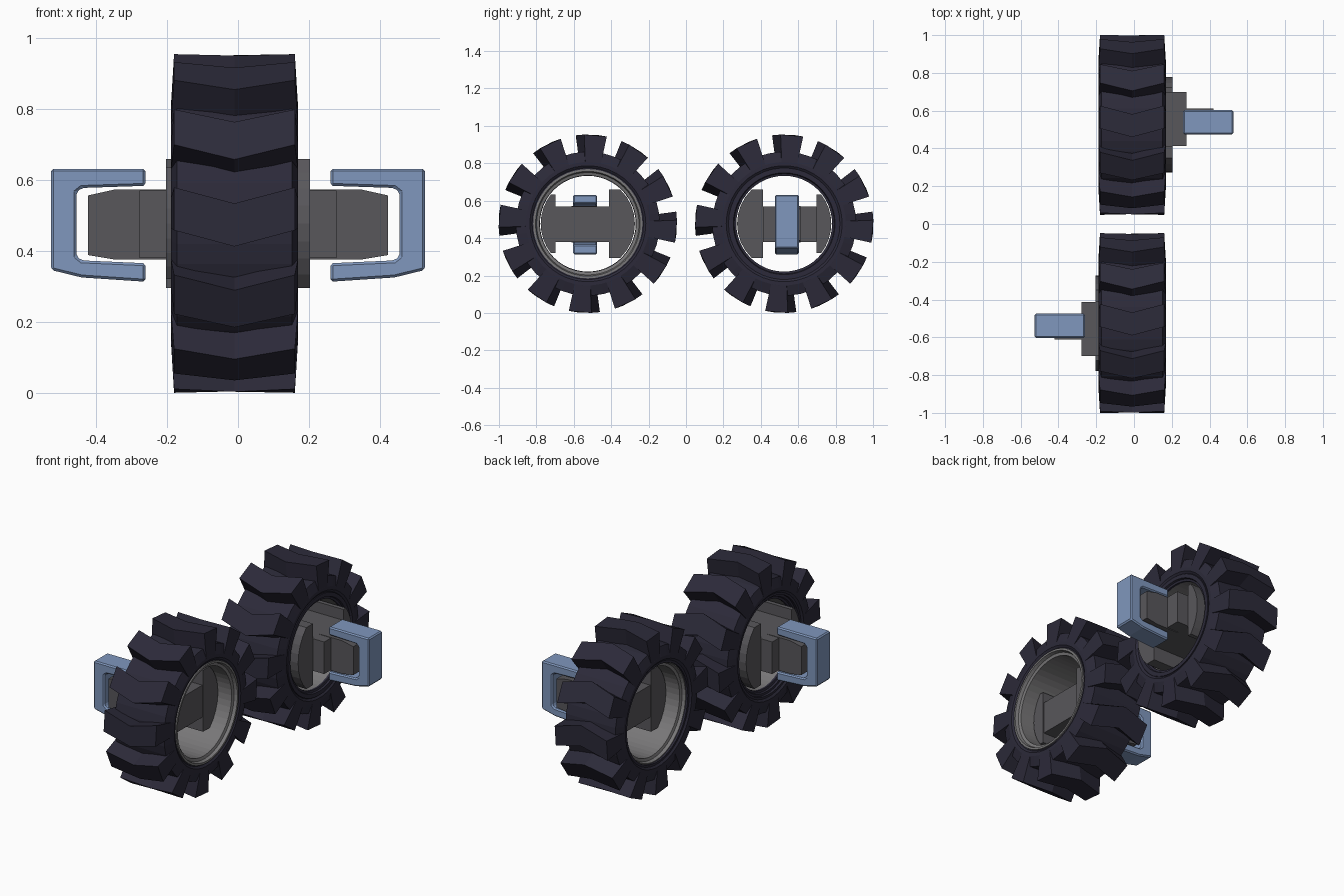
import bpy, bmesh, math
from mathutils import Matrix, Vector

if "Cube" in bpy.data.objects:
    bpy.data.objects.remove(bpy.data.objects["Cube"])

CZ, CY = 0.477, 0.525          # wheel centre height and distance from the middle
LUGS = 12


def material(name, col):
    m = bpy.data.materials.new(name)
    m.diffuse_color = (*col, 1)
    m.use_nodes = True
    m.node_tree.nodes["Principled BSDF"].inputs["Base Color"].default_value = m.diffuse_color
    return m


RUBBER = material("dark_rubber", (0.025, 0.023, 0.041))
HUB = material("hub_grey", (0.098, 0.095, 0.104))
RIM = material("rim_grey", (0.19, 0.186, 0.19))
BLUE = material("bracket_blue", (0.215, 0.31, 0.51))


def finish(bm, name, mat, matrix=None, bevel=0):
    bmesh.ops.recalc_face_normals(bm, faces=bm.faces)
    me = bpy.data.meshes.new(name)
    bm.to_mesh(me)
    bm.free()
    if matrix:
        me.transform(matrix)
    me.materials.append(mat)
    ob = bpy.data.objects.new(name, me)
    bpy.context.collection.objects.link(ob)
    if bevel:
        mod = ob.modifiers.new("bevel", 'BEVEL')
        mod.width, mod.segments = bevel, 1
    return ob


def lathe(bm, profile, seg):
    """Closed (x, radius) profile spun round the x axis."""
    rings = []
    for i in range(seg):
        a = 2 * math.pi * i / seg
        rings.append([bm.verts.new((x, r * math.cos(a), r * math.sin(a))) for x, r in profile])
    n = len(profile)
    for i in range(seg):
        p, q = rings[i], rings[(i + 1) % seg]
        for k in range(n):
            bm.faces.new((p[k], p[(k + 1) % n], q[(k + 1) % n], q[k]))


def prism(bm, pts, direction):
    """Extrude a flat outline along a direction."""
    f = bm.faces.new([bm.verts.new(p) for p in pts])
    ext = bmesh.ops.extrude_face_region(bm, geom=[f])
    bmesh.ops.translate(bm, verts=[v for v in ext['geom'] if isinstance(v, bmesh.types.BMVert)],
                        vec=Vector(direction))


def lug(bm, angle, half=math.radians(7.3), sweep=math.radians(5.5)):
    """One chevron tread block, pointing forwards in the middle."""
    secs = []
    for x_top, x_low, shift in ((-0.17, -0.179, 0), (0, 0, sweep), (0.17, 0.179, 0)):
        sec = []
        for r, x, s in ((0.33, x_low, -1), (0.477, x_top, -1), (0.477, x_top, 1), (0.33, x_low, 1)):
            a = angle + shift + s * half
            sec.append(bm.verts.new((x, -r * math.sin(a), r * math.cos(a))))
        secs.append(sec)
    for p, q in zip(secs, secs[1:]):
        for k in range(4):
            bm.faces.new((p[k], p[(k + 1) % 4], q[(k + 1) % 4], q[k]))
    bm.faces.new(secs[0])
    bm.faces.new(secs[-1])


def arc_plate(bm, side, inner, half):
    """Rounded side plate of the hub that fits inside the rim."""
    r = 0.252
    a0 = math.asin(half / r)
    pts = [(inner, -half), (inner, half)]
    pts += [(r * math.cos(a), r * math.sin(a)) for a in (a0 * (1 - i / 4) for i in range(9))]
    prism(bm, [(-0.06, CY + side * y, CZ + z) for y, z in pts], (0.263, 0, 0))


def box(bm, lo, hi):
    prism(bm, [(lo[0], lo[1], lo[2]), (hi[0], lo[1], lo[2]), (hi[0], hi[1], lo[2]), (lo[0], hi[1], lo[2])],
          (0, 0, hi[2] - lo[2]))


# tyres: same way round on both wheels
for label, y in (("front", -CY), ("back", CY)):
    place = Matrix.Translation((-0.01, y, CZ))
    bm = bmesh.new()
    half_profile = [(0.162, 0.385), (0.179, 0.33), (0.179, 0.31), (0.170, 0.298), (0.170, 0.285)]
    lathe(bm, half_profile + [(-x, r) for x, r in reversed(half_profile)], 42)
    finish(bm, label + "_tyre", RUBBER, place)
    bm = bmesh.new()
    for i in range(LUGS):
        lug(bm, math.radians(-5) + 2 * math.pi * i / LUGS)
    finish(bm, label + "_tread_lugs", RUBBER, place)

# rim, hub and bracket: the front set is the back set turned half round
for label, turn in (("back", Matrix.Identity(4)), ("front", Matrix.Rotation(math.pi, 4, 'Z'))):
    place = turn @ Matrix.Translation((0, CY, CZ))

    # rim barrel, flared on the open side
    bm = bmesh.new()
    lathe(bm, [(-0.168, 0.292), (-0.168, 0.280), (-0.150, 0.274), (-0.145, 0.258),
               (0.145, 0.258), (0.145, 0.29)], 48)
    finish(bm, label + "_rim", RIM, place)

    # dark bead ring on the hub side
    bm = bmesh.new()
    lathe(bm, [(0.140, 0.295), (0.165, 0.295), (0.165, 0.272), (0.155, 0.268), (0.152, 0.256), (0.140, 0.256)], 48)
    finish(bm, label + "_bead_ring", RUBBER, place)

    # hub: two side plates, centre block and tapered neck
    bm = bmesh.new()
    arc_plate(bm, -1, 0.112, 0.182)
    arc_plate(bm, 1, 0.172, 0.157)
    box(bm, (-0.055, 0.412, 0.38), (0.277, 0.698, 0.57))
    prism(bm, [(x, 0.477, z) for x, z in ((0.2, 0.376), (0.35, 0.376), (0.422, 0.388),
                                         (0.422, 0.556), (0.35, 0.572), (0.2, 0.572))], (0, 0.135, 0))
    finish(bm, label + "_hub", HUB, turn)

    # C-shaped bracket
    bm = bmesh.new()
    outline = [(0.26, 0.631), (0.526, 0.631), (0.526, 0.346), (0.44, 0.325), (0.26, 0.313), (0.26, 0.365),
               (0.44, 0.373), (0.455, 0.385), (0.455, 0.565), (0.44, 0.577), (0.26, 0.583)]
    prism(bm, [(x, 0.475, z) for x, z in outline], (0, 0.128, 0))
    finish(bm, label + "_bracket", BLUE, turn, 0.007)
